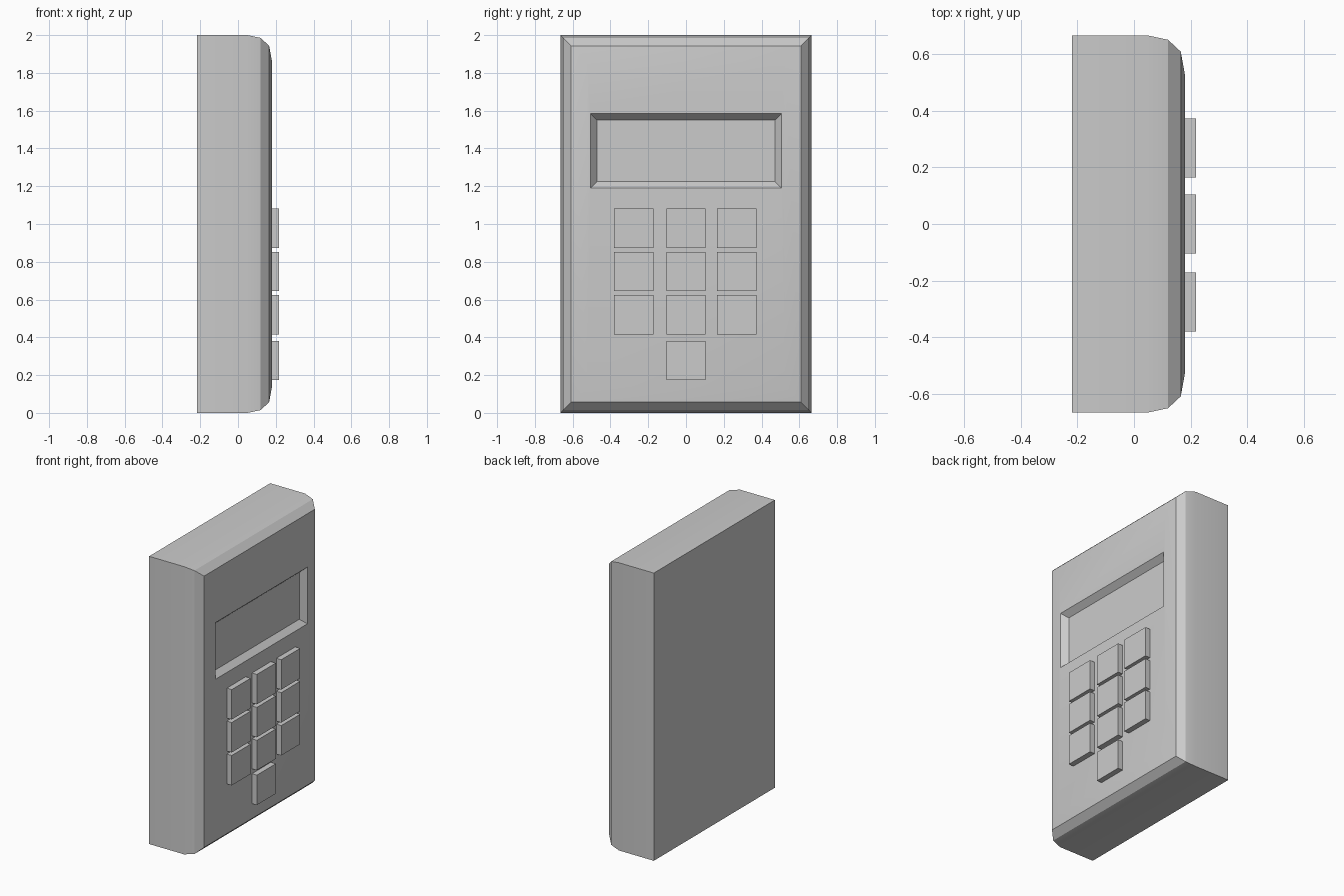
import bpy
import bmesh
import math

if "Cube" in bpy.data.objects:
    bpy.data.objects.remove(bpy.data.objects["Cube"])


def finish(name, bm):
    bmesh.ops.recalc_face_normals(bm, faces=bm.faces)
    mesh = bpy.data.meshes.new(name)
    bm.to_mesh(mesh)
    bm.free()
    obj = bpy.data.objects.new(name, mesh)
    bpy.context.collection.objects.link(obj)
    return obj


def loft(name, rings):
    """Join rectangles (x, y0, y1, z0, z1) into a closed shell."""
    bm = bmesh.new()
    loops = [[bm.verts.new((x, y, z)) for y, z in
              ((y0, z0), (y1, z0), (y1, z1), (y0, z1))]
             for x, y0, y1, z0, z1 in rings]
    for a, b in zip(loops, loops[1:]):
        for i in range(4):
            j = (i + 1) % 4
            bm.faces.new((a[i], a[j], b[j], b[i]))
    bm.faces.new(loops[0])
    bm.faces.new(loops[-1])
    return finish(name, bm)


# Housing: rounded face edge, given as (x, inset), then the sunken display
W, H = 0.665, 2.0
profile = [(-0.218, 0), (0.05, 0), (0.12, 0.015), (0.165, 0.057), (0.18, 0.14)]
rings = [(x, -W + d, W - d, d, H - d) for x, d in profile]
rings += [(0.18, -0.506, 0.506, 1.19, 1.584),
          (0.141, -0.472, 0.472, 1.224, 1.55)]
housing = loft("keypad_housing", rings)
bpy.context.view_layer.objects.active = housing
housing.select_set(True)
bpy.ops.object.shade_smooth_by_angle(angle=math.radians(30))

# Keys: three rows of three and a single key below
keys = [(y, z) for z in (0.977, 0.748, 0.519) for y in (-0.276, 0, 0.268)]
keys.append((0, 0.277))
for n, (y, z) in enumerate(keys, 1):
    h = 0.104
    loft(f"key_{n}", [(0.17, y - h, y + h, z - h, z + h),
                      (0.218, y - h, y + h, z - h, z + h)])
